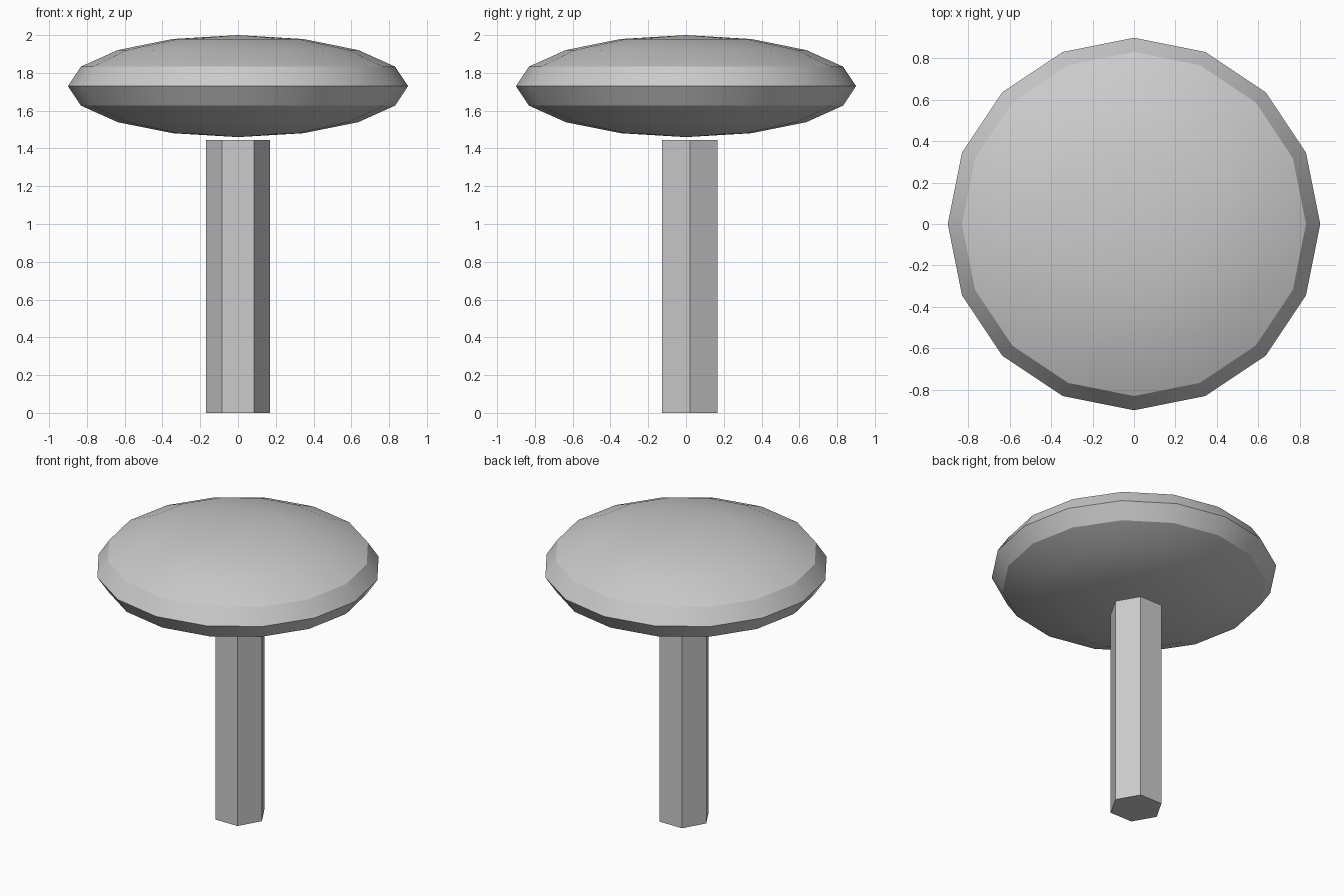
import bpy
import math

if "Cube" in bpy.data.objects:
    bpy.data.objects.remove(bpy.data.objects["Cube"])

# Flattened round cap
bpy.ops.mesh.primitive_uv_sphere_add(segments=16, ring_count=8, radius=1, location=(0, 0, 1.73))
cap = bpy.context.object
cap.name = "cap"
cap.scale = (0.9, 0.9, 0.27)
bpy.ops.object.transform_apply(location=False, rotation=False, scale=True)
bpy.ops.object.shade_smooth_by_angle(angle=math.radians(30))

# Six-sided stem, set slightly back, corners on the x axis
bpy.ops.mesh.primitive_cylinder_add(vertices=6, radius=0.17, depth=1.444,
                                    location=(0, 0.02, 0.722),
                                    rotation=(0, 0, math.radians(30)))
stem = bpy.context.object
stem.name = "stem"
bpy.ops.object.transform_apply(location=False, rotation=True, scale=False)
